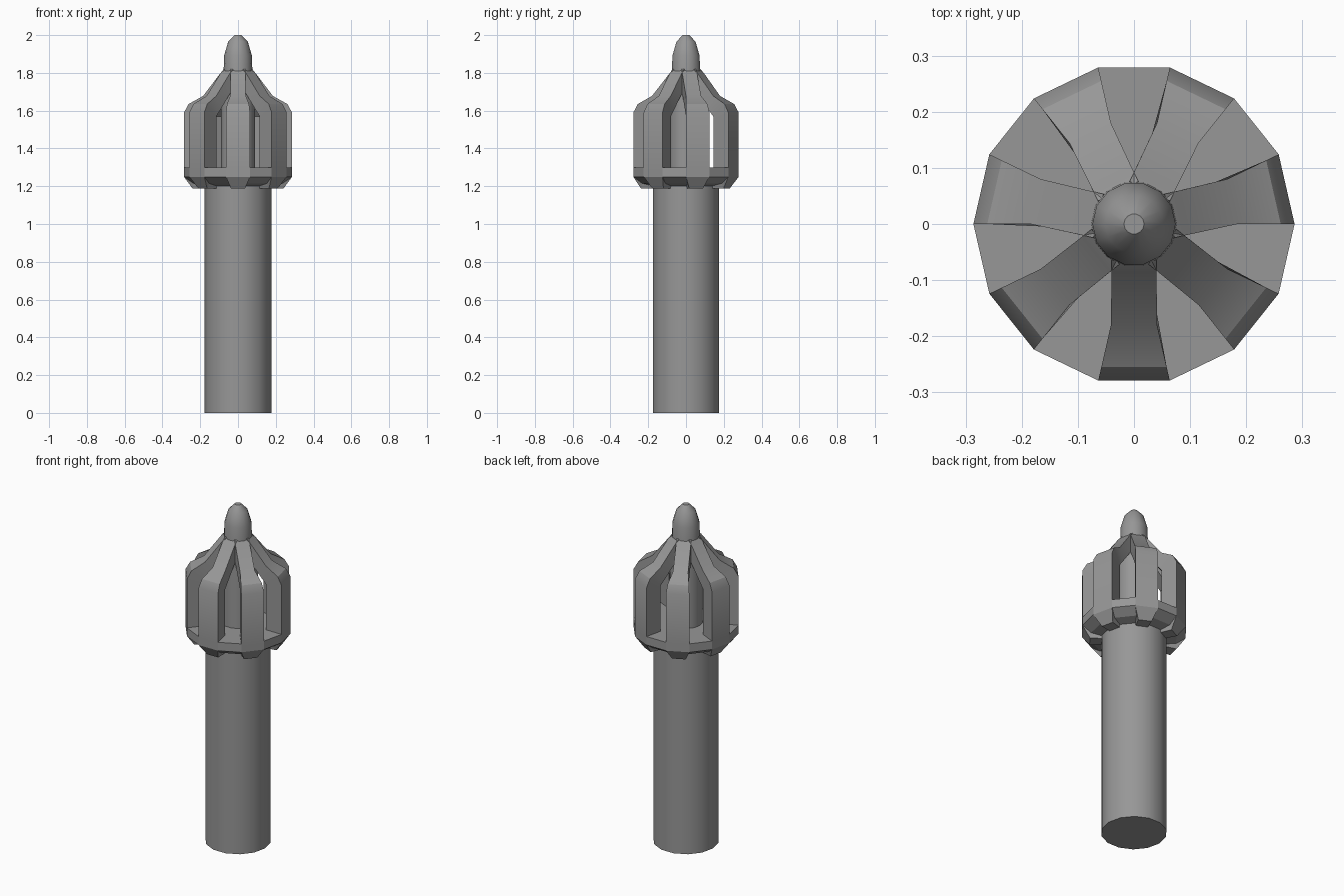
import bpy, bmesh, math

if "Cube" in bpy.data.objects:
    bpy.data.objects.remove(bpy.data.objects["Cube"])

N = 14                                  # sides of the low-poly rounds
T = math.tan(math.pi / N)               # half width of one facet per unit radius
RIBS = [-math.pi / 2 + i * 2 * math.pi / 7 for i in range(7)]

# Dark grey for every part
GREY = bpy.data.materials.new("dark_grey")
GREY.diffuse_color = (0.31, 0.31, 0.31, 1)
GREY.use_nodes = True
GREY.node_tree.nodes["Principled BSDF"].inputs["Base Color"].default_value = GREY.diffuse_color


def place(a, r, h, z):
    """Point at distance r along direction a, shifted sideways by h."""
    return (r * math.cos(a) - h * math.sin(a), r * math.sin(a) + h * math.cos(a), z)


def finish(name, bm, smooth=True):
    bmesh.ops.remove_doubles(bm, verts=bm.verts, dist=1e-5)
    bmesh.ops.recalc_face_normals(bm, faces=bm.faces)
    me = bpy.data.meshes.new(name)
    bm.to_mesh(me)
    bm.free()
    me.materials.append(GREY)
    ob = bpy.data.objects.new(name, me)
    bpy.context.collection.objects.link(ob)
    if smooth:
        bpy.ops.object.select_all(action='DESELECT')
        ob.select_set(True)
        bpy.context.view_layer.objects.active = ob
        bpy.ops.object.shade_smooth_by_angle(angle=math.radians(30))
    return ob


def lathe(name, profile):
    bm = bmesh.new()
    rings = [[bm.verts.new(place(2 * math.pi * i / N, r, 0, z)) for i in range(N)]
             for r, z in profile]
    for a, b in zip(rings, rings[1:]):
        for i in range(N):
            j = (i + 1) % N
            bm.faces.new((a[i], a[j], b[j], b[i]))
    bm.faces.new(rings[0])
    bm.faces.new(rings[-1])
    return finish(name, bm)


# Handle, inner core and rounded tip
lathe("handle", [(0.178, 0), (0.178, 1.22)])
lathe("core", [(0.09, 1.28), (0.09, 1.76)])
lathe("tip", [(0.077, 1.77), (0.074, 1.89), (0.052, 1.965), (0.018, 2.0)])

# Cage ribs: vertical bar, chamfered shoulder, arm rising to the tip
outer = [(0.279, 1.29), (0.279, 1.59), (0.255, 1.635), (0.18, 1.678), (0.085, 1.8), (0.065, 1.82)]
inner = [(0.18, 1.29), (0.18, 1.55), (0.18, 1.57), (0.155, 1.60), (0.07, 1.71), (0.05, 1.73)]
bm = bmesh.new()
for a in RIBS:
    secs = []
    for (ro, zo), (ri, zi) in zip(outer, inner):
        ho, hi = max(0.04, ro * T), max(0.04, ri * T)
        secs.append([bm.verts.new(place(a, *p)) for p in
                     ((ro, -ho, zo), (ro, ho, zo), (ri, hi, zi), (ri, -hi, zi))])
    for s, t in zip(secs, secs[1:]):
        for i in range(4):
            j = (i + 1) % 4
            bm.faces.new((s[i], s[j], t[j], t[i]))
    bm.faces.new(secs[0])
    bm.faces.new(secs[-1])
finish("cage_ribs", bm)

# Collar under the cage: rib feet hang low, hollows sit between them
foot = [(0, 0, 1.3), (0.279, 0.279 * T, 1.3), (0.279, 0.279 * T, 1.25),
        (0.238, 0.037, 1.187), (0.165, 0.033, 1.187)]
hollow = [(0, 0, 1.3), (0.279, 0.279 * T, 1.3), (0.279, 0.279 * T, 1.25),
          (0.228, 0.06, 1.215), (0.165, 0.04, 1.2)]
bm = bmesh.new()
edges = []
for a in RIBS:
    for ang, prof in ((a, foot), (a + math.pi / 7, hollow)):
        lo = [bm.verts.new(place(ang, r, -h, z)) for r, h, z in prof]
        hi = [bm.verts.new(place(ang, r, h, z)) for r, h, z in prof]
        bm.faces.new((lo[0], lo[1], hi[1]))
        for k in range(1, 4):
            bm.faces.new((lo[k], lo[k + 1], hi[k + 1], hi[k]))
        edges.append((lo, hi))
# side walls between each foot and hollow
for (_, p), (q, _) in zip(edges, edges[1:] + edges[:1]):
    bm.faces.new((p[2], p[3], q[3]))
    bm.faces.new((p[3], p[4], q[4], q[3]))
finish("collar", bm, False)
